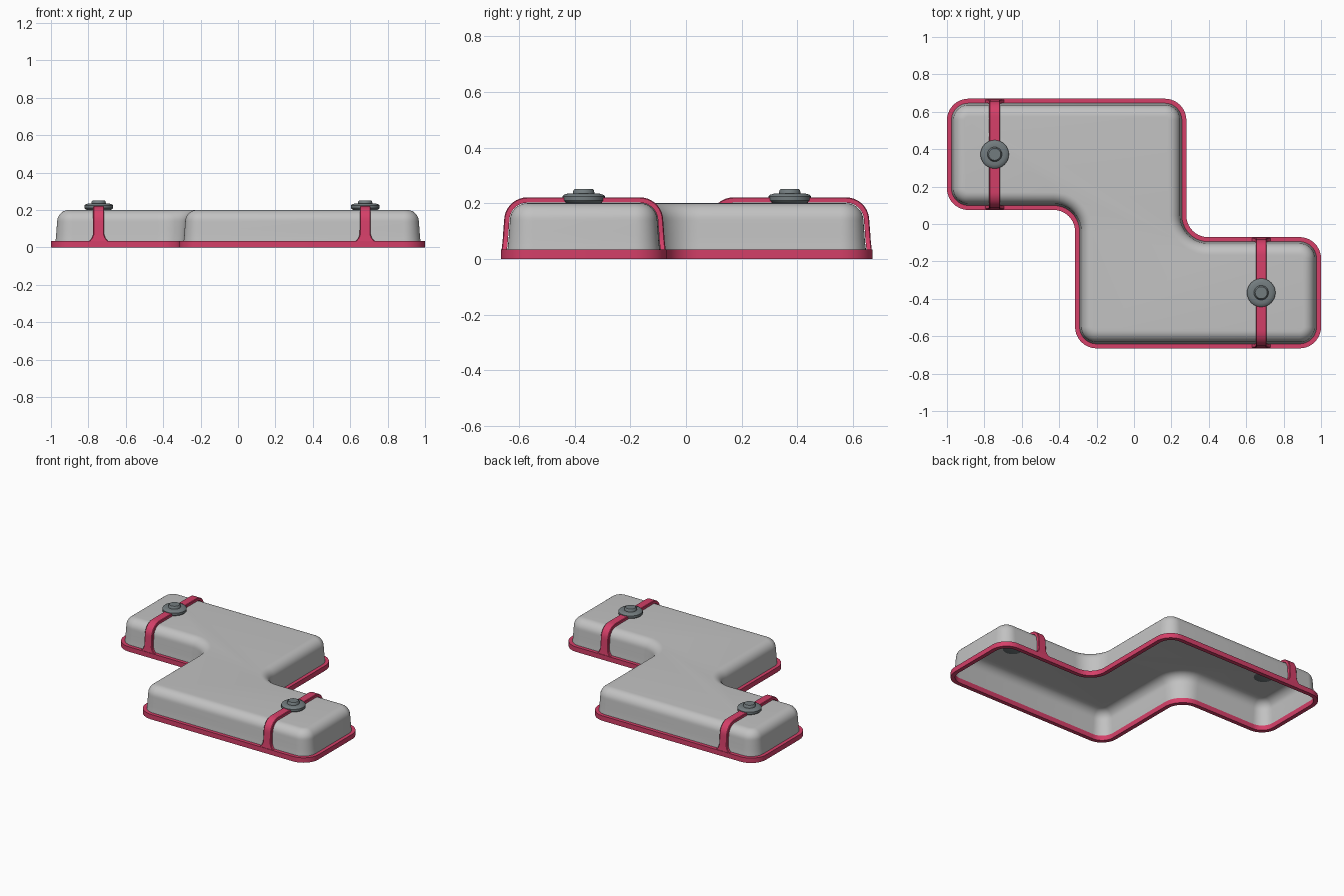
import bpy, bmesh, math
from mathutils import Vector

if "Cube" in bpy.data.objects:
    bpy.data.objects.remove(bpy.data.objects["Cube"], do_unlink=True)


def material(name, rgb):
    m = bpy.data.materials.new(name)
    m.use_nodes = True
    m.diffuse_color = (*rgb, 1)
    m.node_tree.nodes["Principled BSDF"].inputs["Base Color"].default_value = (*rgb, 1)
    return m


GREY = material("light grey", (0.54, 0.54, 0.54))
PINK = material("raspberry pink", (0.66, 0.05, 0.14))
STEEL = material("steel grey", (0.17, 0.20, 0.21))


def loft(name, rings, mat, cap_start=False, cap_end=False, wrap=False):
    """Skin a list of equal closed rings of points."""
    bm = bmesh.new()
    rows = [[bm.verts.new(p) for p in ring] for ring in rings]
    pairs = list(zip(rows, rows[1:])) + ([(rows[-1], rows[0])] if wrap else [])
    n = len(rows[0])
    for a, b in pairs:
        for i in range(n):
            j = (i + 1) % n
            bm.faces.new((a[i], a[j], b[j], b[i]))
    if cap_start:
        bm.faces.new(rows[0][::-1])
    if cap_end:
        bm.faces.new(rows[-1])
    bmesh.ops.recalc_face_normals(bm, faces=bm.faces)
    me = bpy.data.meshes.new(name)
    bm.to_mesh(me)
    bm.free()
    me.materials.append(mat)
    ob = bpy.data.objects.new(name, me)
    bpy.context.collection.objects.link(ob)
    bpy.ops.object.select_all(action="DESELECT")
    ob.select_set(True)
    bpy.context.view_layer.objects.active = ob
    bpy.ops.object.shade_smooth_by_angle(angle=math.radians(35))
    return ob


# Stepped outline, counter-clockwise
CORNERS = [Vector(c) for c in (
    (-1, 0.67), (-1, 0.075), (-0.315, 0.075), (-0.315, -0.665),
    (1, -0.665), (1, -0.07), (0.28, -0.07), (0.28, 0.67))]
RADIUS, STEPS = 0.115, 10


def outline(inset, z):
    """Rounded outline moved inwards, with fixed corner centres."""
    pts = []
    for i, c in enumerate(CORNERS):
        u = (c - CORNERS[i - 1]).normalized()
        v = (CORNERS[(i + 1) % len(CORNERS)] - c).normalized()
        convex = u.x * v.y - u.y * v.x > 0
        centre = c + (v - u) * RADIUS
        r = RADIUS - inset if convex else RADIUS + inset
        for k in range(STEPS + 1):
            t = math.pi / 2 * k / STEPS
            p = centre + (u * math.sin(t) - v * math.cos(t)) * r
            pts.append((p.x, p.y, z))
    return pts


# Wall section: inset, height and outward direction
section = [(0.022, 0.0, -1, 0), (0.024, 0.033, -1, 0), (0.026, 0.05, -1, 0),
           (0.028, 0.07, -1, 0), (0.030, 0.10, -1, 0)]
for k in range(10):
    t = math.pi / 2 * k / 9
    section.append((0.095 - 0.062 * math.cos(t), 0.138 + 0.062 * math.sin(t),
                    -math.cos(t), math.sin(t)))

# Shell, open underneath
loft("tray_shell", [outline(d, z) for d, z, _, _ in section], GREY, cap_end=True)

# Rim around the bottom edge
loft("bottom_rim", [outline(0, 0), outline(0, 0.034), outline(0.028, 0.034),
                    outline(0.028, 0)], PINK, wrap=True)


def strap(name, x, y_low, y_high):
    """Band over one wing, flared at both feet."""
    rings = []
    for side in (0, 1):
        part = section[1:] if side == 0 else section[:0:-1]
        for d, z, nd, nz in part:
            flare = max(0, (0.075 - z) / 0.042)
            w = 0.029 + 0.022 * flare ** 2
            ring = []
            for dx, lift in ((-w, 0.002), (-w, 0.018), (-w + 0.004, 0.021),
                             (w - 0.004, 0.021), (w, 0.018), (w, 0.002)):
                inset = d + nd * lift
                y = y_low + inset if side == 0 else y_high - inset
                ring.append((x + dx, y, z + nz * lift))
            rings.append(ring)
    loft(name, rings, PINK, True, True)


def knob(name, x, y):
    """Turned button with a flange and a raised centre."""
    profile = [(0.06, 0.199), (0.072, 0.205), (0.076, 0.210), (0.076, 0.225),
               (0.072, 0.230), (0.056, 0.235), (0.039, 0.235), (0.037, 0.246),
               (0.032, 0.252)]
    rings = [[(x + r * math.cos(a), y + r * math.sin(a), z)
              for a in (math.tau * k / 32 for k in range(32))] for r, z in profile]
    loft(name, rings, STEEL, True, True)


# Straps and buttons on the two wings
for label, x, low, high in (("right", -0.745, 0.075, 0.67),
                            ("left", 0.68, -0.665, -0.07)):
    strap(label + "_strap", x, low, high)
    knob(label + "_knob", x, (low + high) / 2)
